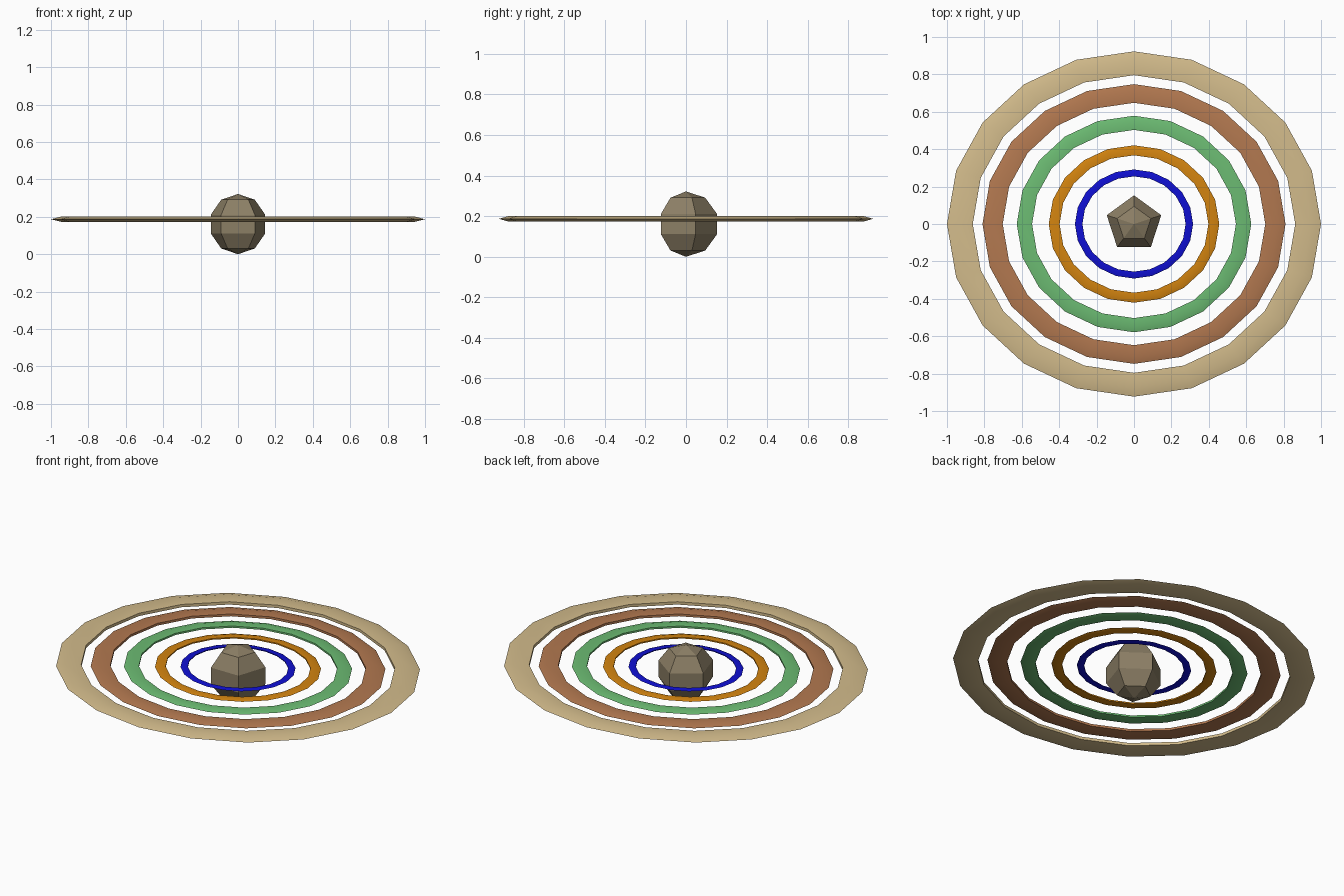
import bpy
from math import radians

if "Cube" in bpy.data.objects:
    bpy.data.objects.remove(bpy.data.objects["Cube"])


def paint(obj, name, rgb):
    mat = bpy.data.materials.new(name)
    mat.diffuse_color = (*rgb, 1)
    mat.use_nodes = True
    mat.node_tree.nodes["Principled BSDF"].inputs["Base Color"].default_value = mat.diffuse_color
    obj.data.materials.append(mat)


def make_ring(name, outer, inner, rgb):
    # Flattened five-sided torus: thin outer rim, upright inner wall
    r = (outer - inner) / 1.809
    bpy.ops.mesh.primitive_torus_add(major_segments=20, minor_segments=5,
                                     major_radius=outer - r, minor_radius=r,
                                     location=(0, 0, 0.187))
    ring = bpy.context.object
    ring.name = name
    ring.scale = (1, 0.923, 0.0135 * outer / (0.951 * r))
    bpy.ops.object.transform_apply(location=False, rotation=False, scale=True)
    bpy.ops.object.shade_smooth_by_angle(angle=radians(30))
    paint(ring, name + "_colour", rgb)


# Faceted planet body
bpy.ops.mesh.primitive_uv_sphere_add(segments=5, ring_count=5, radius=0.161,
                                     location=(0, 0, 0.161))
planet = bpy.context.object
planet.name = "planet"
bpy.ops.object.shade_flat()
paint(planet, "planet_colour", (0.26, 0.21, 0.13))

# Concentric rings, from the outside in
for name, outer, inner, rgb in (
    ("tan_ring", 1.0, 0.862, (0.65, 0.50, 0.26)),
    ("brown_ring", 0.81, 0.702, (0.45, 0.19, 0.08)),
    ("green_ring", 0.627, 0.545, (0.15, 0.50, 0.17)),
    ("orange_ring", 0.456, 0.398, (0.65, 0.23, 0.005)),
    ("blue_ring", 0.316, 0.276, (0.005, 0.005, 0.65)),
):
    make_ring(name, outer, inner, rgb)
